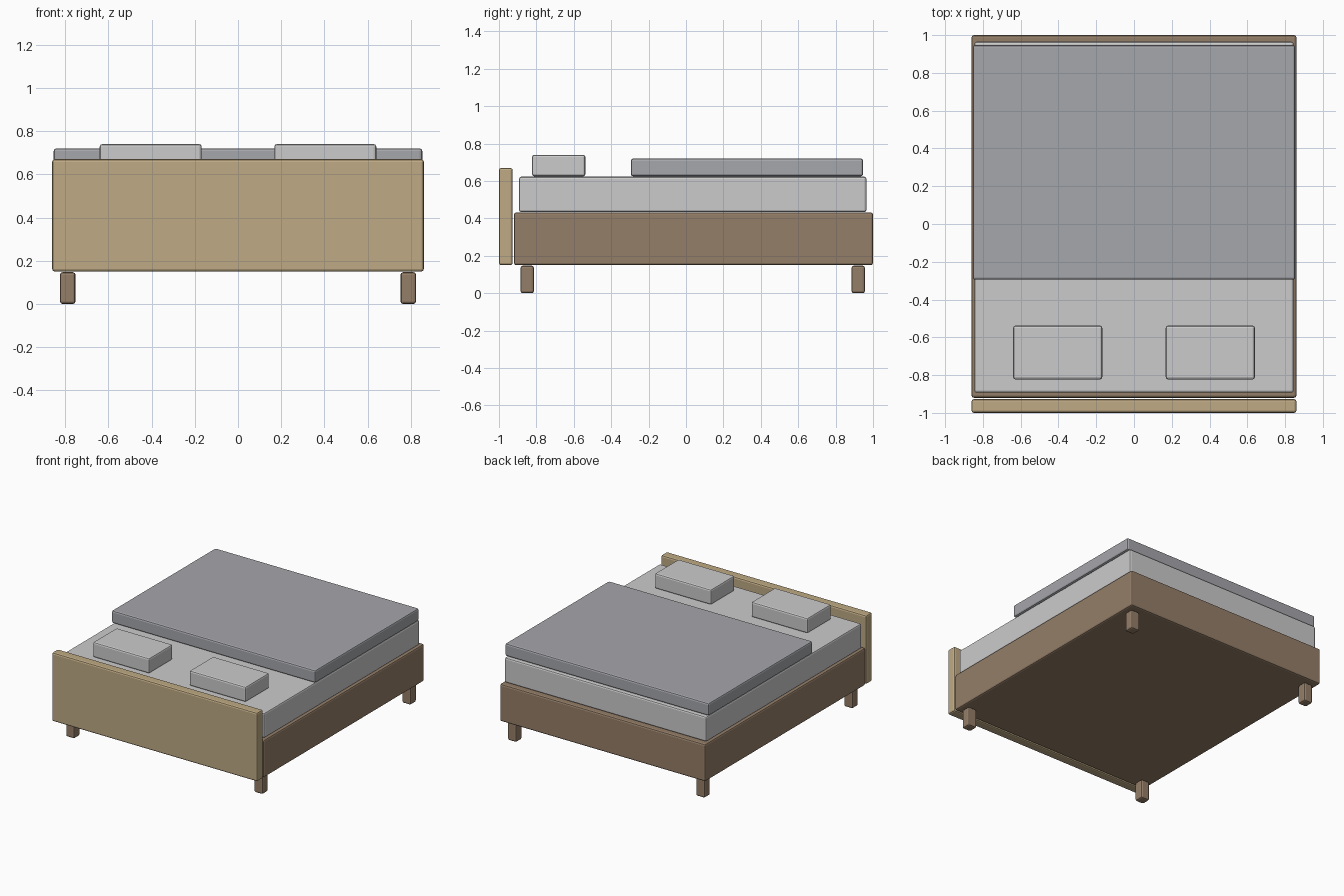
import bpy

if "Cube" in bpy.data.objects:
    bpy.data.objects.remove(bpy.data.objects["Cube"])


def material(name, rgb):
    mat = bpy.data.materials.new(name)
    mat.diffuse_color = (*rgb, 1)
    mat.use_nodes = True
    mat.node_tree.nodes["Principled BSDF"].inputs["Base Color"].default_value = mat.diffuse_color
    return mat


def block(name, x, y, z, mat=None, bevel=0.012):
    """Box spanning the given (min, max) ranges, with softened edges."""
    spans = (x, y, z)
    bpy.ops.mesh.primitive_cube_add(size=1, location=[(a + b) / 2 for a, b in spans])
    obj = bpy.context.object
    obj.name = name
    obj.scale = [b - a for a, b in spans]
    bpy.ops.object.transform_apply(location=False, rotation=False, scale=True)
    mod = obj.modifiers.new("edge_bevel", 'BEVEL')
    mod.width = bevel
    mod.segments = 2
    if mat:
        obj.data.materials.append(mat)
    return obj


dark_wood = material("dark_wood", (0.30, 0.21, 0.14))
light_wood = material("light_wood", (0.52, 0.40, 0.23))
blanket_grey = material("blanket_grey", (0.38, 0.385, 0.41))

# Wooden base and headboard
block("bed_frame", (-0.86, 0.86), (-0.92, 1.0), (0.15, 0.432), dark_wood)
block("headboard", (-0.86, 0.86), (-1.0, -0.927), (0.15, 0.67), light_wood)

# Bedding
block("mattress", (-0.845, 0.845), (-0.893, 0.965), (0.434, 0.623))
block("blanket", (-0.853, 0.853), (-0.295, 0.947), (0.625, 0.72), blanket_grey)

# Pillows and legs, repeated on both sides
for label, s in (("left", -1), ("right", 1)):
    block(f"pillow_{label}", sorted((s * 0.168, s * 0.64)), (-0.823, -0.538), (0.625, 0.74))
    for end, y in (("front", -0.849), ("back", 0.921)):
        block(f"{end}_leg_{label}", sorted((s * 0.752, s * 0.824)),
              (y - 0.036, y + 0.036), (0, 0.147), dark_wood)
